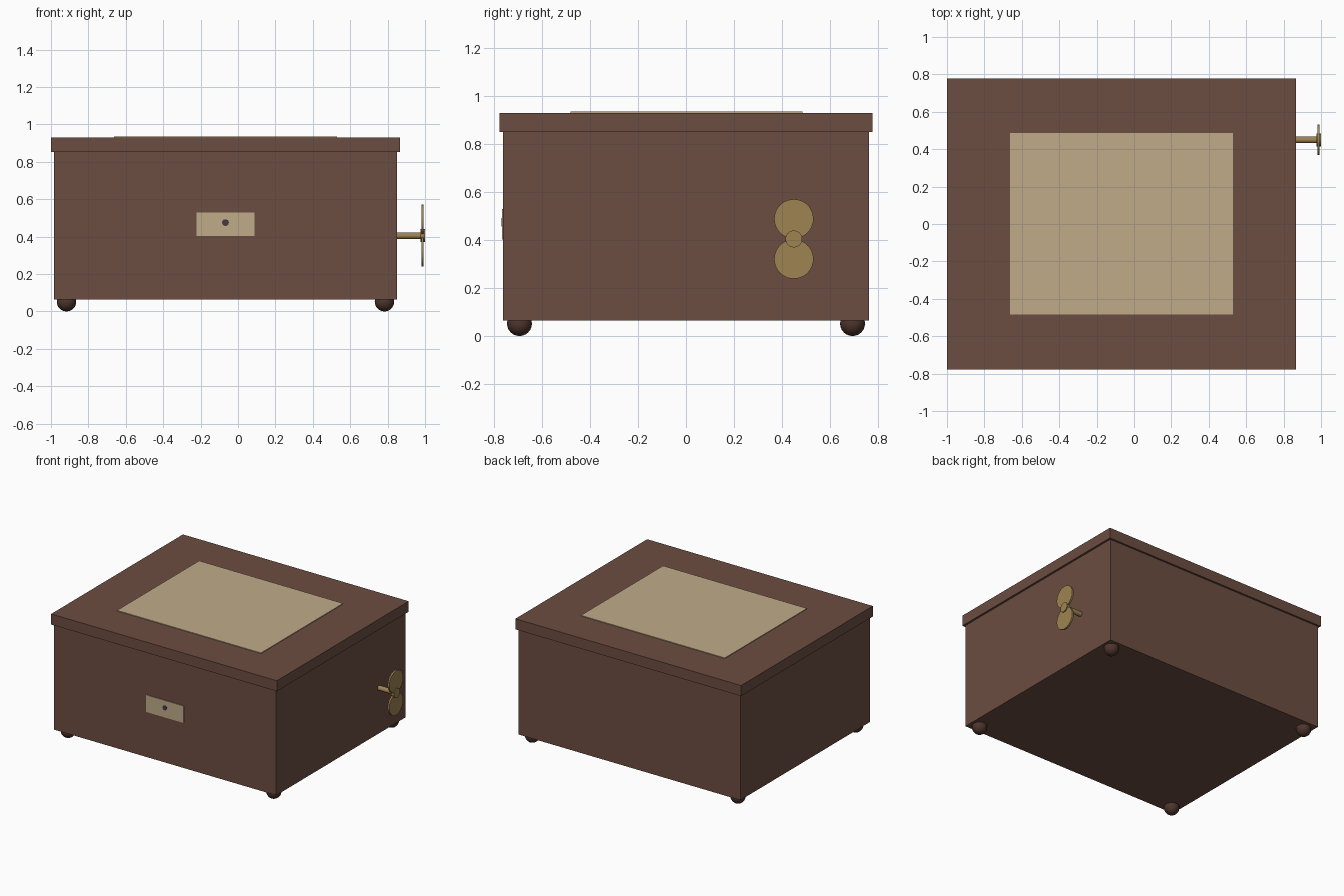
import bpy
from math import pi

if "Cube" in bpy.data.objects:
    bpy.data.objects.remove(bpy.data.objects["Cube"])

CX = -0.067  # box centre line, the key sticks out to the right


def material(name, rgb):
    m = bpy.data.materials.new(name)
    m.diffuse_color = (*rgb, 1)
    m.use_nodes = True
    m.node_tree.nodes["Principled BSDF"].inputs["Base Color"].default_value = m.diffuse_color
    return m


wood = material("wood", (0.15, 0.075, 0.052))
dark_wood = material("dark_wood", (0.075, 0.035, 0.026))
inlay_mat = material("pale_inlay", (0.53, 0.41, 0.25))
brass = material("brass", (0.34, 0.23, 0.085))
dark = material("dark_metal", (0.06, 0.04, 0.06))


def finish(name, mat, smooth=False):
    ob = bpy.context.object
    ob.name = name
    ob.data.materials.append(mat)
    if smooth:
        bpy.ops.object.shade_smooth_by_angle()
    return ob


def box(name, lo, hi, mat):
    bpy.ops.mesh.primitive_cube_add(size=1, location=[(a + b) / 2 for a, b in zip(lo, hi)])
    bpy.context.object.scale = [b - a for a, b in zip(lo, hi)]
    bpy.ops.object.transform_apply(location=False, rotation=False, scale=True)
    return finish(name, mat)


def rod(name, loc, radius, depth, rot, mat, sides=32):
    bpy.ops.mesh.primitive_cylinder_add(vertices=sides, radius=radius, depth=depth,
                                        location=loc, rotation=rot)
    return finish(name, mat, True)


# Case and overhanging lid
box("case", (CX - 0.918, -0.764, 0.065), (CX + 0.918, 0.764, 0.852), wood)
box("lid", (CX - 0.933, -0.778, 0.852), (CX + 0.933, 0.778, 0.931), wood)

# Inlay panel on the lid
box("lid_inlay", (CX - 0.595, -0.483, 0.925), (CX + 0.595, 0.487, 0.936), inlay_mat)

# Lock plate with keyhole
box("lock_plate", (CX - 0.155, -0.768, 0.403), (CX + 0.155, -0.76, 0.53), inlay_mat)
rod("keyhole", (CX, -0.766, 0.475), 0.018, 0.008, (pi / 2, 0, 0), dark, 24)

# Ball feet
for sx, side in ((-1, "left"), (1, "right")):
    for sy, end in ((-1, "front"), (1, "back")):
        bpy.ops.mesh.primitive_uv_sphere_add(segments=24, ring_count=12, radius=0.052,
                                             location=(CX + sx * 0.85, sy * 0.695, 0.052))
        finish(f"{end}_{side}_foot", dark_wood, True)

# Winding key
KY, KZ = 0.45, 0.405
along_x = (0, pi / 2, 0)
rod("key_shaft", (0.91, KY, KZ), 0.018, 0.16, along_x, brass, 24)
rod("key_hub", (0.9875, KY, KZ), 0.035, 0.025, along_x, brass)
for s, where in ((1, "upper"), (-1, "lower")):
    rod(f"key_{where}_wing", (0.9865, KY, KZ + s * 0.084), 0.082, 0.013, along_x, brass, 40)
